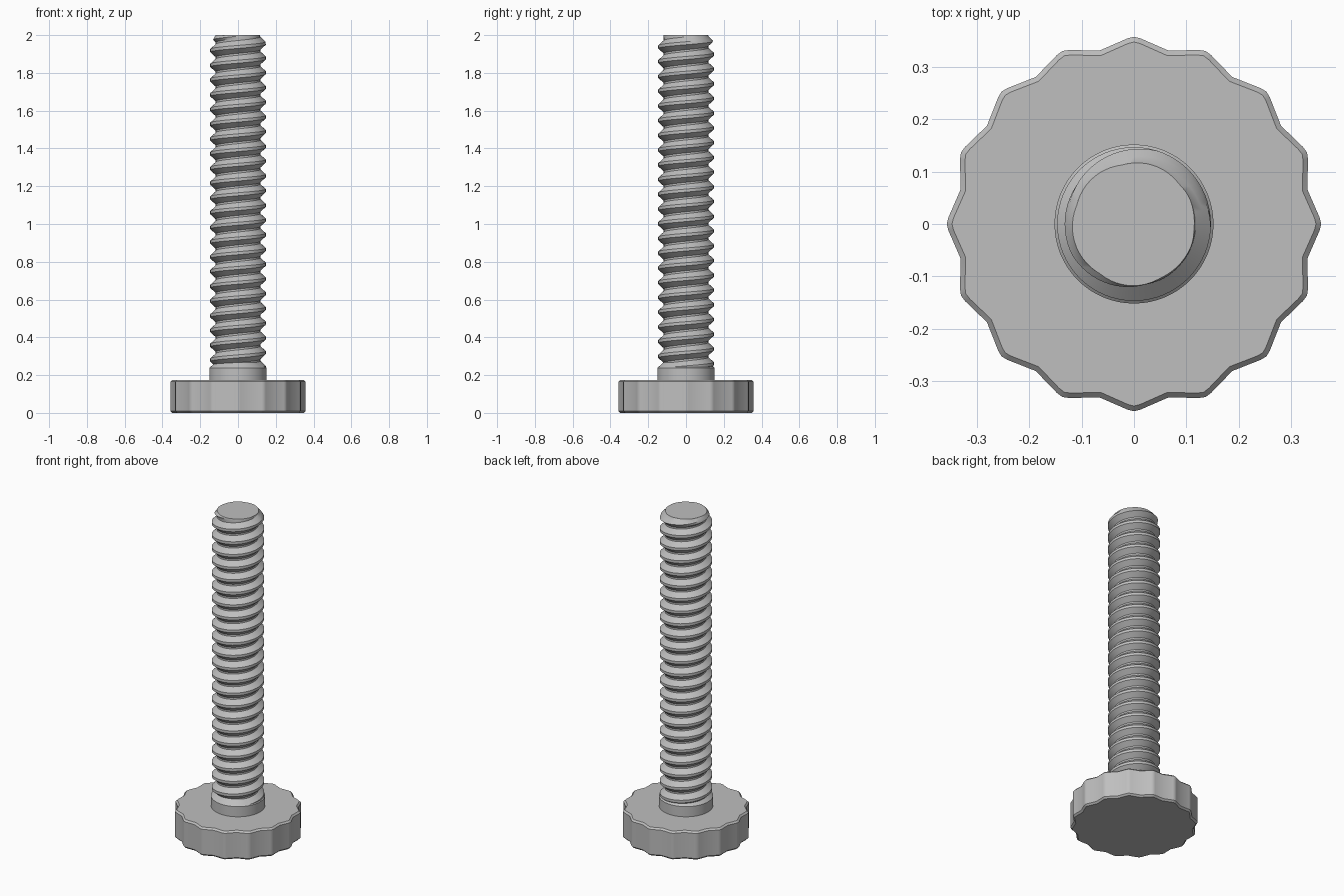
import bpy, bmesh
from math import sin, cos, pi, radians

if "Cube" in bpy.data.objects:
    bpy.data.objects.remove(bpy.data.objects["Cube"])

GREY = (0.52, 0.52, 0.52, 1)
metal = bpy.data.materials.new("plain grey")
metal.use_nodes = True
metal.diffuse_color = GREY
metal.node_tree.nodes["Principled BSDF"].inputs["Base Color"].default_value = GREY


def finish(name, bm):
    """Turn the bmesh into a shaded object."""
    bmesh.ops.recalc_face_normals(bm, faces=bm.faces)
    mesh = bpy.data.meshes.new(name)
    bm.to_mesh(mesh)
    bm.free()
    obj = bpy.data.objects.new(name, mesh)
    bpy.context.collection.objects.link(obj)
    mesh.materials.append(metal)
    bpy.ops.object.select_all(action="DESELECT")
    obj.select_set(True)
    bpy.context.view_layer.objects.active = obj
    bpy.ops.object.shade_smooth_by_angle(angle=radians(30))


def stack(name, outline, profile):
    """Loft a polar outline [(angle, radius)] through (radius offset, z) levels."""
    bm = bmesh.new()
    rings = [[bm.verts.new(((r + off) * cos(a), (r + off) * sin(a), z))
              for a, r in outline] for off, z in profile]
    n = len(outline)
    for low, high in zip(rings, rings[1:]):
        for i in range(n):
            j = (i + 1) % n
            bm.faces.new((low[i], low[j], high[j], high[i]))
    bm.faces.new(rings[0])
    bm.faces.new(rings[-1])
    finish(name, bm)


# Scalloped knob head: sixteen blunt points with straight valleys between
LOBES = 16
scallops = []
for k in range(LOBES):
    a = 2 * pi * k / LOBES
    scallops += [(a - radians(2), 0.355), (a, 0.358), (a + radians(2), 0.355),
                 (a + pi / LOBES, 0.338)]
stack("knob_head", scallops,
      [(-0.01, 0), (0, 0.01), (0, 0.165), (-0.01, 0.175)])

# Plain collar tapering into the thread
STEPS = 64
circle = [(2 * pi * i / STEPS, 0.152) for i in range(STEPS)]
stack("collar", circle, [(0, 0.17), (0, 0.238), (-0.034, 0.268)])

# Helical thread: a tooth profile swept round and up
PITCH, ROOT, CREST, TOP = 0.078, 0.118, 0.147, 2.0
tooth = [(-0.034, ROOT), (-0.021, 0.1325), (-0.008, CREST),
         (0.008, CREST), (0.021, 0.1325), (0.034, ROOT)]
TURNS = 25
bm = bmesh.new()
columns = []
for i in range(STEPS + 1):
    a = 2 * pi * i / STEPS
    column = []
    for k in range(TURNS):
        base = 1.957 + PITCH * (i / STEPS + 1 - (TURNS - 1 - k))
        for dz, r in tooth:
            z = base + dz
            r = min(r, max(0.115, 0.115 + (TOP - z) * 0.9))  # chamfered tip
            column.append(bm.verts.new((r * cos(a), r * sin(a), z)))
    columns.append(column)
for left, right in zip(columns, columns[1:]):
    for j in range(len(left) - 1):
        bm.faces.new((left[j], right[j], right[j + 1], left[j + 1]))
bmesh.ops.remove_doubles(bm, verts=bm.verts, dist=1e-5)

# Trim both ends level and cap them
for height, direction in ((TOP, 1), (0.2, -1)):
    cut = bmesh.ops.bisect_plane(
        bm, geom=bm.verts[:] + bm.edges[:] + bm.faces[:], dist=1e-6,
        plane_co=(0, 0, height), plane_no=(0, 0, direction), clear_outer=True)
    rim = [e for e in cut["geom_cut"] if isinstance(e, bmesh.types.BMEdge)]
    bmesh.ops.edgeloop_fill(bm, edges=rim)
finish("threaded_shaft", bm)
